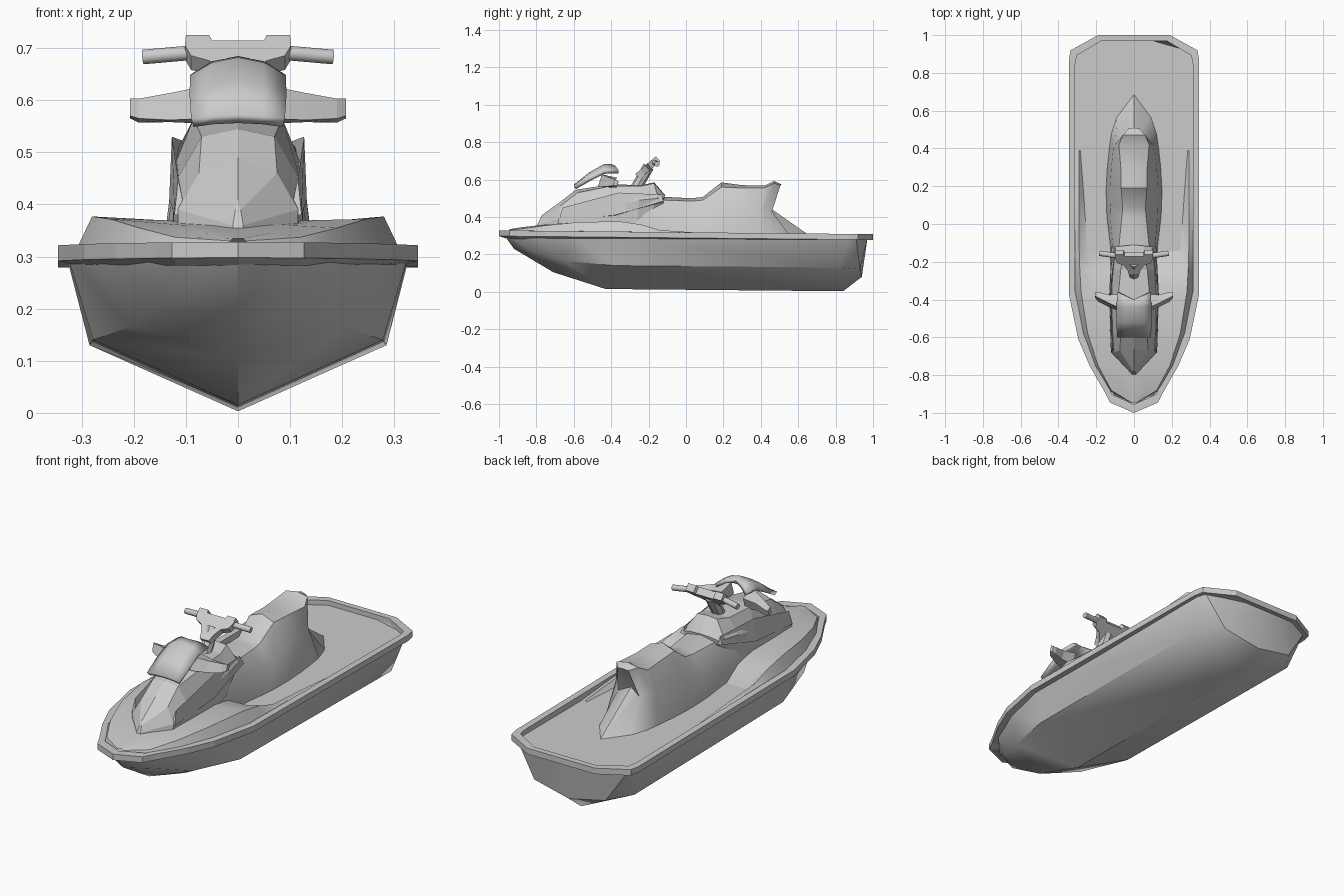
import bpy, bmesh
from mathutils import Vector, Matrix


def finish(bm, name, angle):
    bmesh.ops.remove_doubles(bm, verts=bm.verts, dist=0.0005)
    bmesh.ops.dissolve_degenerate(bm, edges=bm.edges, dist=0.0005)
    bmesh.ops.recalc_face_normals(bm, faces=bm.faces)
    me = bpy.data.meshes.new(name)
    bm.to_mesh(me)
    bm.free()
    ob = bpy.data.objects.new(name, me)
    bpy.context.collection.objects.link(ob)
    bpy.ops.object.select_all(action='DESELECT')
    ob.select_set(True)
    bpy.context.view_layer.objects.active = ob
    if angle:
        bpy.ops.object.shade_smooth_by_angle(angle=angle)
    return ob


def skin(name, sections, angle=0.0, mirror=True, closed=False, caps=False):
    """Surface through cross-sections; half sections run from the side to the centre line."""
    bm = bmesh.new()
    rows = []
    for s in sections:
        full = list(s)
        if mirror:
            full += [(-x, y, z) for x, y, z in reversed(s)]
        rows.append([bm.verts.new(p) for p in full])
    n = len(rows[0])
    for a, b in zip(rows, rows[1:]):
        for i in range(n if closed else n - 1):
            j = (i + 1) % n
            bm.faces.new((a[i], a[j], b[j], b[i]))
    if caps:
        bm.faces.new(rows[0])
        bm.faces.new(rows[-1])
    return finish(bm, name, angle)


def at_y(y, *xz):
    return [(x, y, z) for x, z in xz]


# Hull: rim edge, chine and keel at each station, ending in the transom
skin("hull", [
    [(.06, -.95, .30), (.03, -.96, .30), (0, -.97, .30)],
    [(.18, -.82, .30), (.12, -.85, .23), (0, -.92, .23)],
    [(.27, -.61, .297), (.205, -.65, .165), (0, -.71, .105)],
    [(.325, -.36, .295), (.278, -.38, .14), (0, -.43, .015)],
    [(.325, .87, .285), (.285, .82, .13), (0, .84, .003)],
    [(.31, .91, .285), (.20, .93, .12), (0, .94, .08)],
    [(.19, .97, .285), (.10, .97, .285), (0, .97, .285)]], angle=0.7)

# Gunwale rim around the boat outline
half = [(0, -1), (.127, -.945), (.155, -.89), (.235, -.75), (.295, -.61),
        (.345, -.37), (.345, .87), (.335, .92), (.19, 1)]
outline = half + [(-x, y) for x, y in reversed(half[1:])]
inner = [(x * .905, y * (.97 if y > 0 else .955)) for x, y in outline]
rim = []
for (x, y), (u, v) in zip(outline, inner):
    rim.append([(x, y, .288 - .01 * y), (x, y, .318 - .01 * y),
                (u, v, .318 - .01 * y), (u, v, .283)])
skin("gunwale_rim", rim + rim[:1], mirror=False, closed=True)

# Flat floor inside the rim
bm = bmesh.new()
bm.faces.new([bm.verts.new((u, v, .284)) for u, v in inner])
finish(bm, "floor", 0)

# Raised bow deck, falling away into the footwells and thin side ledges
skin("bow_deck", [
    at_y(-.945, (.02, .32), (.015, .33), (.01, .335), (0, .335)),
    at_y(-.88, (.135, .315), (.12, .337), (.06, .345), (0, .345)),
    at_y(-.75, (.21, .315), (.19, .355), (.10, .36), (0, .36)),
    at_y(-.58, (.272, .31), (.245, .372), (.15, .37), (0, .365)),
    at_y(-.36, (.312, .31), (.28, .377), (.20, .37), (0, .365)),
    at_y(-.24, (.312, .31), (.287, .36), (.225, .345), (0, .34)),
    at_y(-.14, (.312, .31), (.29, .33), (.245, .283), (0, .275)),
    at_y(.15, (.312, .305), (.29, .31), (.262, .28), (0, .275)),
    at_y(.39, (.312, .285), (.29, .29), (.28, .28), (0, .275))], angle=0.6)

# Seat with a raised back and a tail pointing aft
skin("seat", [
    at_y(-.40, (.12, .30), (.12, .42), (.08, .49), (0, .50)),
    at_y(-.12, (.125, .28), (.112, .41), (.08, .49), (0, .508)),
    at_y(.03, (.143, .28), (.125, .40), (.065, .485), (0, .50)),
    at_y(.09, (.147, .28), (.127, .41), (.06, .49), (0, .507)),
    at_y(.19, (.148, .28), (.128, .44), (.068, .56), (0, .585)),
    at_y(.30, (.142, .28), (.12, .45), (.07, .555), (0, .570)),
    [(.13, .41, .28), (.11, .40, .45), (.08, .42, .555), (0, .42, .568)],
    [(.12, .48, .28), (.10, .42, .45), (.06, .47, .58), (0, .47, .592)],
    [(.09, .57, .28), (.06, .46, .43), (.03, .505, .57), (0, .51, .575)],
    [(0, .69, .28), (0, .44, .455), (0, .44, .455), (0, .44, .455)]], angle=0.6)

# Console hood
skin("console_hood", [
    [(.01, -.80, .34), (.01, -.795, .36), (.005, -.78, .39), (0, -.77, .41)],
    [(.115, -.69, .33), (.115, -.68, .39), (.075, -.67, .46), (0, -.66, .49)],
    [(.125, -.58, .33), (.122, -.57, .44), (.07, -.58, .53), (0, -.59, .545)],
    [(.125, -.38, .33), (.124, -.36, .47), (.085, -.40, .565), (0, -.40, .575)],
    [(.12, -.26, .38), (.124, -.25, .49), (.07, -.24, .565), (0, -.24, .57)],
    [(.10, -.18, .44), (.11, -.15, .50), (.055, -.17, .58), (0, -.17, .585)],
    [(.08, -.12, .46), (.10, -.12, .50), (.05, -.115, .51), (0, -.11, .515)]], caps=True)

# Side fairings hugging the console
for s, side in ((-1, "left"), (1, "right")):
    skin(side + "_fairing", [
        [(s * x, y, z) for x, y, z in sec] for sec in (
            [(.10, -.68, .38), (.122, -.68, .38), (.115, -.66, .45)],
            [(.10, -.38, .40), (.132, -.38, .41), (.127, -.36, .53)],
            [(.09, -.12, .48), (.118, -.12, .485), (.10, -.13, .52)])],
        mirror=False, closed=True, caps=True)

# Windshield cowl
shield = skin("windshield", [
    at_y(-.60, (.09, .565), (.05, .57), (0, .572)),
    at_y(-.52, (.093, .61), (.05, .63), (0, .637)),
    at_y(-.44, (.092, .648), (.05, .672), (0, .682)),
    [(.09, -.36, .65), (.05, -.38, .675), (0, -.40, .684)]], angle=0.6)
m = shield.modifiers.new("thickness", 'SOLIDIFY')
m.thickness = .02
m.offset = -1

# Mirrors on both sides
for s, side in ((-1, "left"), (1, "right")):
    skin(side + "_mirror", [
        [(s * x, y, z) for y, z in sec] for x, sec in (
            (.06, ((-.47, .565), (-.39, .555), (-.37, .61), (-.45, .628))),
            (.13, ((-.44, .562), (-.39, .558), (-.375, .60), (-.42, .614))),
            (.19, ((-.41, .565), (-.37, .557), (-.36, .59), (-.39, .603))),
            (.207, ((-.39, .57), (-.37, .565), (-.36, .59), (-.38, .603))))],
        mirror=False, closed=True, caps=True)

# Tilted handlebar plate
prof = [(.025, -.085), (.035, -.05), (.055, -.015), (.09, .0), (.102, .03),
        (.10, .06), (.055, .06), (.05, .045)]
ring = prof + [(-x, v) for x, v in reversed(prof)]
bm = bmesh.new()
f = bm.faces.new([bm.verts.new((x, v, -.018)) for x, v in ring])
ext = bmesh.ops.extrude_face_region(bm, geom=[f])
for e in ext["geom"]:
    if isinstance(e, bmesh.types.BMVert):
        e.co.z += .036
bm.transform(Matrix.Translation((0, -.195, .672)) @ Matrix.Rotation(.71, 4, 'X'))
finish(bm, "handlebar_plate", 0)


def rod(name, a, b, r, sides):
    a, b = Vector(a), Vector(b)
    bm = bmesh.new()
    bmesh.ops.create_cone(bm, cap_ends=True, segments=sides, radius1=r, radius2=r,
                          depth=(b - a).length)
    bm.transform(Matrix.Translation((a + b) / 2)
                 @ (b - a).to_track_quat('Z', 'Y').to_matrix().to_4x4())
    finish(bm, name, 0.7)


# Grips and steering column
for s, side in ((-1, "left"), (1, "right")):
    rod(side + "_grip", (s * .08, -.17, .692), (s * .182, -.155, .683), .014, 12)
rod("steering_column", (0, -.27, .55), (0, -.20, .67), .03, 8)
